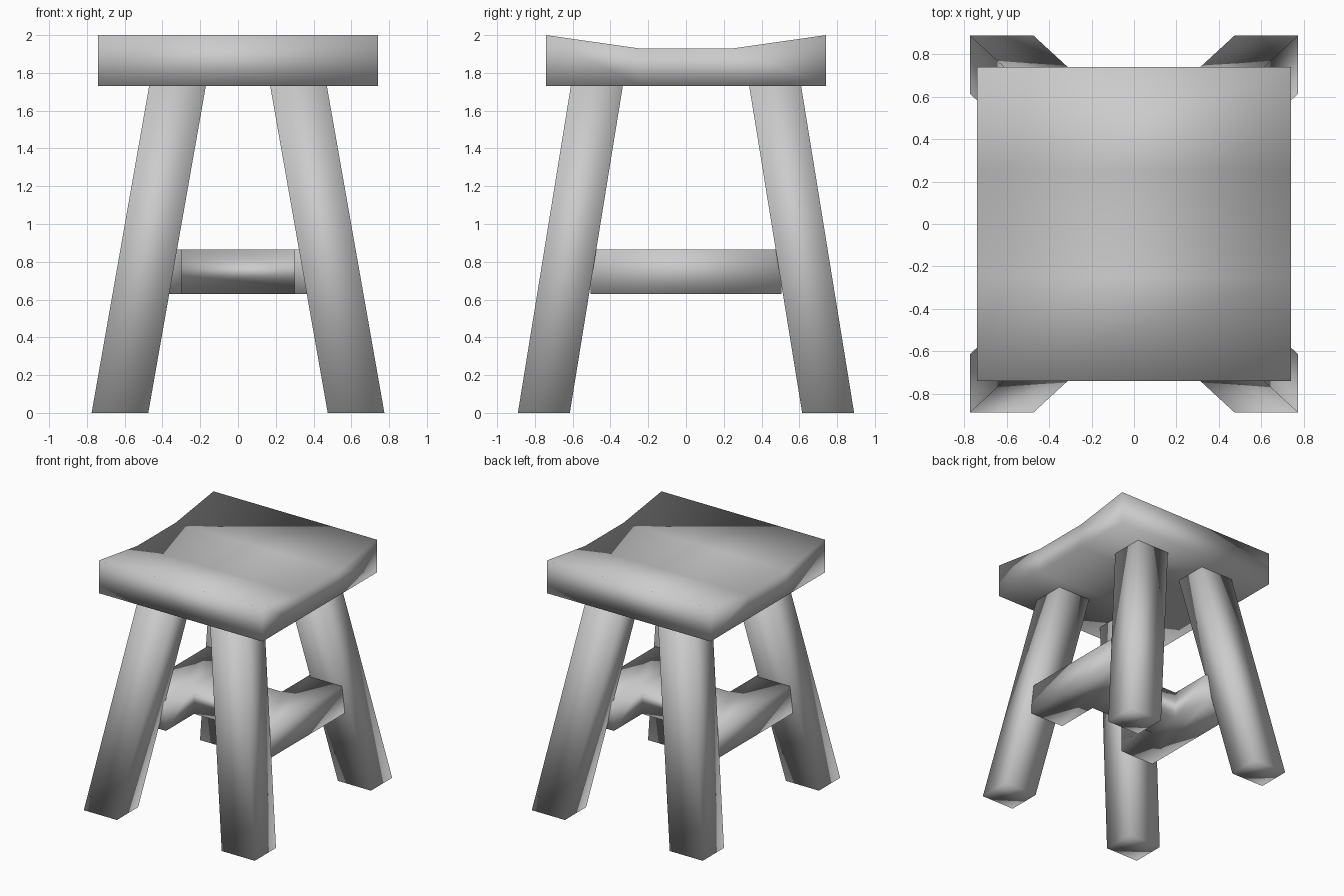
import bpy
import bmesh
from mathutils import Vector

cube = bpy.data.objects.get("Cube")
if cube:
    bpy.data.objects.remove(cube, do_unlink=True)

grey = bpy.data.materials.new("plain grey")
grey.use_nodes = True
grey.diffuse_color = (0.6, 0.6, 0.6, 1)
grey.node_tree.nodes["Principled BSDF"].inputs["Base Color"].default_value = (0.6, 0.6, 0.6, 1)


def prism(name, outline, sweep, strips=None):
    """Sweep a closed outline along a vector; strips split the caps into quads."""
    bm = bmesh.new()
    sweep = Vector(sweep)
    start = [bm.verts.new(p) for p in outline]
    end = [bm.verts.new(Vector(p) + sweep) for p in outline]
    count = len(outline)
    for i in range(count):
        j = (i + 1) % count
        bm.faces.new((start[i], start[j], end[j], end[i]))
    for ring in (start, end):
        for strip in strips or [range(count)]:
            bm.faces.new([ring[i] for i in strip])
    bmesh.ops.recalc_face_normals(bm, faces=bm.faces)
    for face in bm.faces:
        face.smooth = True
    mesh = bpy.data.meshes.new(name)
    bm.to_mesh(mesh)
    bm.free()
    mesh.materials.append(grey)
    obj = bpy.data.objects.new(name, mesh)
    bpy.context.collection.objects.link(obj)
    return obj


# Seat: dished profile swept from side to side
half, flat, under, dip, rim = 0.74, 0.25, 1.73, 1.93, 2.0
ys = (-half, -flat, flat, half)
top = [(-half, y, z) for y, z in zip(ys, (rim, dip, dip, rim))]
bottom = [(-half, y, under) for y in reversed(ys)]
prism("seat", top + bottom, (2 * half, 0, 0),
      [(i, i + 1, 6 - i, 7 - i) for i in range(3)])

# Splayed legs, flat on the ground and set just into the seat
leg_top = 1.74
for y_name, sy in (("front", -1), ("back", 1)):
    for x_name, sx in (("right", -1), ("left", 1)):
        foot = [(sx * x, sy * y, 0) for x, y in
                ((0.475, 0.615), (0.775, 0.615), (0.775, 0.89), (0.475, 0.89))]
        prism(f"{y_name}_{x_name}_leg", foot,
              (-sx * 0.176 * leg_top, -sy * 0.162 * leg_top, leg_top))

# H-shaped stretcher frame: two side rails joined by a crossbar
inner, outer, end, bar, low = 0.3, 0.61, 0.505, 0.14, 0.63
right_side = [(inner, -bar), (inner, -end), (outer, -end),
              (outer, end), (inner, end), (inner, bar)]
outline = right_side + [(-x, -y) for x, y in right_side]
prism("stretcher_frame", [(x, y, low) for x, y in outline], (0, 0, 0.235),
      [range(6), range(6, 12), (5, 6, 11, 0)])
